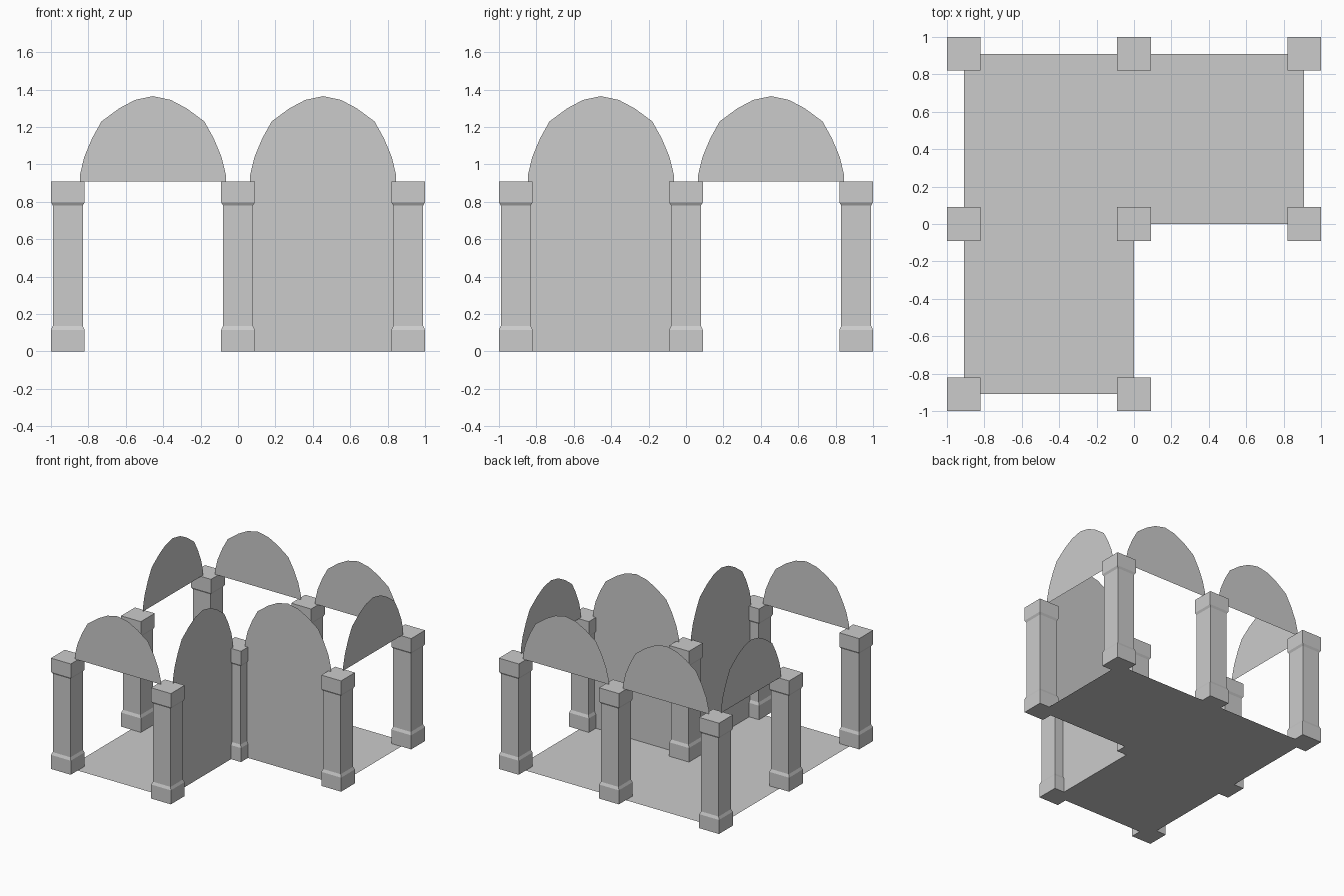
import bpy
import bmesh
from math import pi
from mathutils import Matrix, Vector

if "Cube" in bpy.data.objects:
    bpy.data.objects.remove(bpy.data.objects["Cube"], do_unlink=True)

stone = bpy.data.materials.new("pale_grey_stone")
stone.use_nodes = True
grey = (0.6, 0.6, 0.6, 1)
stone.diffuse_color = grey
stone.node_tree.nodes["Principled BSDF"].inputs["Base Color"].default_value = grey

STEP = 0.91      # pillar spacing, also the pillar height
MID = STEP / 2


def add_object(name, bm, location=(0, 0, 0), turn=0):
    mesh = bpy.data.meshes.new(name)
    bm.to_mesh(mesh)
    bm.free()
    mesh.materials.append(stone)
    obj = bpy.data.objects.new(name, mesh)
    obj.matrix_world = Matrix.Translation(location) @ Matrix.Rotation(turn, 4, "Z")
    bpy.context.collection.objects.link(obj)
    return obj


def add_sheet(name, points, location=(0, 0, 0), turn=0):
    bm = bmesh.new()
    bm.faces.new([bm.verts.new(p) for p in points])
    return add_object(name, bm, location, turn)


# Square pillar: stacked rings of (half width, height)
PILLAR = [(0.09, 0), (0.09, 0.115), (0.08, 0.137), (0.08, 0.78),
          (0.09, 0.797), (0.09, STEP)]


def add_pillar(name, x, y):
    bm = bmesh.new()
    rings = [[bm.verts.new((sx * w, sy * w, z))
              for sx, sy in ((-1, -1), (1, -1), (1, 1), (-1, 1))]
             for w, z in PILLAR]
    for low, high in zip(rings, rings[1:]):
        for i in range(4):
            j = (i + 1) % 4
            bm.faces.new((low[i], low[j], high[j], high[i]))
    bm.faces.new(rings[0][::-1])
    bm.faces.new(rings[-1])
    add_object(name, bm, (x, y, 0))


columns = {-STEP: "left", 0: "middle", STEP: "right"}
rows = {-STEP: "front", 0: "centre", STEP: "back"}
# Image-side names are swapped so that +x is the model's own left
columns[-STEP], columns[STEP] = columns[STEP], columns[-STEP]
for x, column in columns.items():
    for y, row in rows.items():
        if (x, y) != (STEP, -STEP):
            add_pillar(f"pillar_{row}_{column}", x, y)

# Half outline of the arch: (offset from centre, height)
ARCH = [(0.39, 0.945), (0.367, 1.04), (0.325, 1.14), (0.275, 1.23),
        (0.18, 1.3), (0.095, 1.345)]


def add_arch(name, x, y, turn=0, bottom=STEP):
    half = [(0.39, bottom)] + ARCH
    points = [(px, 0, pz) for px, pz in half] + [(0, 0, 1.365)]
    points += [(-px, 0, pz) for px, pz in reversed(half)]
    add_sheet(name, points, (x, y, 0), turn)


# Arched panels resting between the pillar tops
add_arch("arch_panel_back_right", -MID, STEP)
add_arch("arch_panel_back_left", MID, STEP)
add_arch("arch_panel_front", -MID, -STEP)
add_arch("arch_panel_right", -STEP, MID, pi / 2)
add_arch("arch_panel_left", STEP, MID, pi / 2)

# Full-height arched walls on the inner corner
add_arch("inner_wall_left", MID, 0, 0, 0)
add_arch("inner_wall_front", 0, -MID, pi / 2, 0)

# L-shaped floor
corners = [(-1, -1), (0, -1), (0, 0), (1, 0), (1, 1), (-1, 1)]
add_sheet("floor", [Vector((x, y, 0)) * STEP for x, y in corners])
